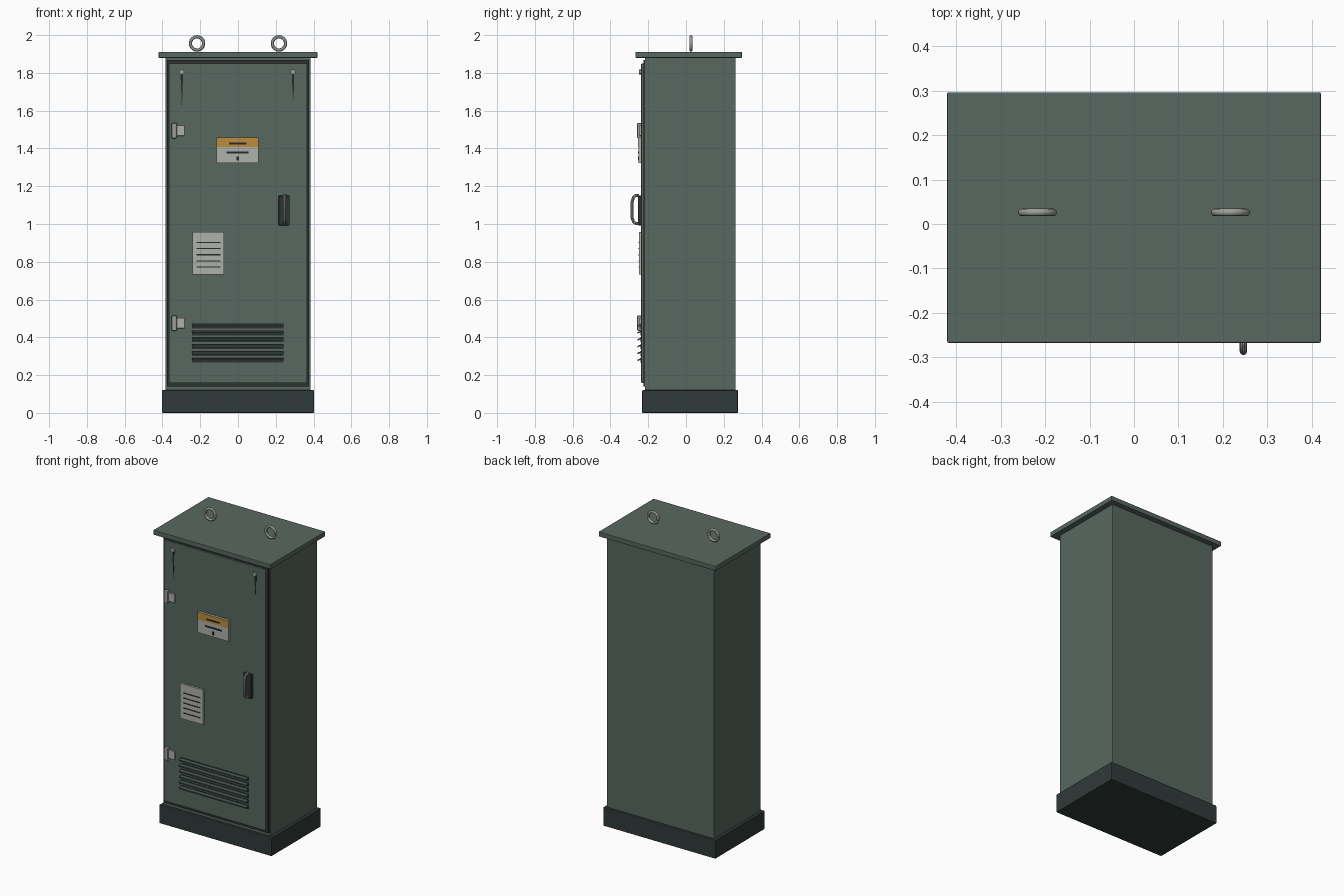
import bpy, bmesh, math
from mathutils import Vector

if "Cube" in bpy.data.objects:
    bpy.data.objects.remove(bpy.data.objects["Cube"])


def mat(name, r, g, b):
    m = bpy.data.materials.new(name)
    m.diffuse_color = (r, g, b, 1)
    m.use_nodes = True
    m.node_tree.nodes["Principled BSDF"].inputs["Base Color"].default_value = m.diffuse_color
    return m


GREEN = mat("cabinet green", 0.098, 0.138, 0.116)
DARK = mat("plinth dark grey", 0.030, 0.043, 0.041)
SEAL = mat("seal charcoal", 0.025, 0.033, 0.031)
LOUVRE = mat("louvre dark green", 0.050, 0.075, 0.064)
STEEL = mat("steel grey", 0.33, 0.34, 0.32)
PLATE = mat("plate light grey", 0.42, 0.44, 0.41)
AMBER = mat("warning amber", 0.50, 0.27, 0.045)
INK = mat("print black", 0.02, 0.02, 0.02)


def finish(name, bm, material, smooth=False):
    bmesh.ops.recalc_face_normals(bm, faces=bm.faces[:])
    me = bpy.data.meshes.new(name)
    bm.to_mesh(me)
    bm.free()
    me.materials.append(material)
    if smooth:
        for p in me.polygons:
            p.use_smooth = True
    ob = bpy.data.objects.new(name, me)
    bpy.context.collection.objects.link(ob)
    return ob


def box(name, x, y, z, material, bevel=0.0):
    """Box from (min, max) ranges on each axis."""
    bm = bmesh.new()
    bmesh.ops.create_cube(bm, size=1)
    for v in bm.verts:
        v.co = Vector([(r[0] + r[1]) / 2 + c * (r[1] - r[0])
                       for r, c in zip((x, y, z), v.co)])
    if bevel:
        bmesh.ops.bevel(bm, geom=bm.edges[:], offset=bevel, segments=2,
                        profile=0.5, affect='EDGES')
    return finish(name, bm, material)


def prism(name, pts, axis, a, b, material):
    """Extrude a 2D outline along x (points are y,z) or y (points are x,z)."""
    bm = bmesh.new()
    place = (lambda p, t: (t, p[0], p[1])) if axis == 'x' else (lambda p, t: (p[0], t, p[1]))
    f = bm.faces.new([bm.verts.new(place(p, a)) for p in pts])
    ext = bmesh.ops.extrude_face_region(bm, geom=[f])
    for v in ext['geom']:
        if isinstance(v, bmesh.types.BMVert):
            v.co['xy'.index(axis)] = b
    return finish(name, bm, material)


def rod(name, c, radius, depth, axis, material, sides=16):
    bpy.ops.mesh.primitive_cylinder_add(
        vertices=sides, radius=radius, depth=depth, location=c,
        rotation=(math.pi / 2, 0, 0) if axis == 'y' else (0, 0, 0))
    ob = bpy.context.object
    ob.name = name
    ob.data.materials.append(material)
    bpy.ops.object.shade_smooth_by_angle()
    return ob


# Main shell
box("plinth", (-0.403, 0.403), (-0.232, 0.275), (0, 0.12), DARK, 0.004)
box("cabinet_body", (-0.385, 0.385), (-0.218, 0.262), (0.12, 1.882), GREEN, 0.003)
box("roof", (-0.42, 0.42), (-0.267, 0.296), (1.88, 1.911), GREEN, 0.003)

# Door with dark seal strips around it
box("door", (-0.365, 0.365), (-0.237, -0.216), (0.157, 1.85), GREEN, 0.003)
for s, side in ((-1, "left"), (1, "right")):
    xs = sorted((s * 0.364, s * 0.377))
    box("door_seal_" + side, xs, (-0.226, -0.216), (0.14, 1.865), SEAL)
for z0, side in ((0.14, "bottom"), (1.849, "top")):
    box("door_seal_" + side, (-0.377, 0.377), (-0.226, -0.216), (z0, z0 + 0.018), SEAL)

# Lifting eyes on the roof
for s, side in ((-1, "left"), (1, "right")):
    bpy.ops.mesh.primitive_torus_add(
        major_radius=0.035, minor_radius=0.0085, major_segments=36, minor_segments=12,
        location=(s * 0.217, 0.026, 1.956), rotation=(math.pi / 2, 0, 0))
    ob = bpy.context.object
    ob.name = "lifting_eye_" + side
    ob.data.materials.append(STEEL)
    bpy.ops.object.shade_smooth_by_angle()

# Top bolts with tapering stains under them
for x, zend, side in ((-0.298, 1.605, "left"), (0.291, 1.655, "right")):
    rod("door_bolt_" + side, (x, -0.242, 1.805), 0.014, 0.014, 'y', STEEL, 12)
    prism("stain_" + side, [(x - 0.007, 1.80), (x + 0.007, 1.80),
                            (x + 0.005, 1.72), (x + 0.001, zend), (x - 0.003, 1.72)],
          'y', -0.2365, -0.239, INK)

# Hinges
for z, side in ((1.494, "upper"), (0.475, "lower")):
    box("hinge_knuckle_" + side, (-0.352, -0.324), (-0.259, -0.236),
        (z - 0.041, z + 0.041), STEEL, 0.006)
    box("hinge_leaf_" + side, (-0.326, -0.282), (-0.249, -0.236),
        (z - 0.027, z + 0.027), PLATE, 0.002)

# Warning sign: plate, amber header and plain printed bars
box("sign_plate", (-0.115, 0.109), (-0.251, -0.236), (1.322, 1.457), PLATE)
box("sign_header", (-0.115, 0.109), (-0.253, -0.250), (1.408, 1.457), AMBER)
for i, (w, z, h) in enumerate(((0.046, 1.426, 0.010), (0.058, 1.379, 0.009),
                               (0.006, 1.346, 0.022))):
    box(f"sign_bar_{i + 1}", (-0.002 - w, -0.002 + w), (-0.2545, -0.250),
        (z - h / 2, z + h / 2), INK)

# Data plate with ruled lines
box("data_plate", (-0.24, -0.075), (-0.250, -0.236), (0.732, 0.958), PLATE)
for i in range(5):
    z = 0.772 + i * 0.0325
    box(f"data_line_{i + 1}", (-0.22, -0.093), (-0.252, -0.249), (z - 0.003, z + 0.003), INK)

# Door handle: backplate and bent grip
box("handle_backplate", (0.215, 0.273), (-0.254, -0.236), (0.993, 1.150), SEAL, 0.003)
cu = bpy.data.curves.new("handle_grip", 'CURVE')
cu.dimensions = '3D'
cu.bevel_depth = 0.0085
cu.bevel_resolution = 3
cu.use_fill_caps = True
sp = cu.splines.new('POLY')
path = [(-0.248, 1.152), (-0.268, 1.150), (-0.278, 1.142), (-0.286, 1.115),
        (-0.286, 1.035), (-0.278, 1.012), (-0.268, 1.004), (-0.248, 1.002)]
sp.points.add(len(path) - 1)
for p, (y, z) in zip(sp.points, path):
    p.co = (0.246, y, z, 1)
tmp = bpy.data.objects.new("grip_curve", cu)
bpy.context.collection.objects.link(tmp)
me = bpy.data.meshes.new_from_object(tmp)
bpy.data.objects.remove(tmp)
me.materials.clear()
me.materials.append(STEEL)
grip = bpy.data.objects.new("handle_grip", me)
bpy.context.collection.objects.link(grip)
bpy.context.view_layer.objects.active = grip
bpy.ops.object.select_all(action='DESELECT')
grip.select_set(True)
bpy.ops.object.shade_smooth_by_angle()

# Vent: dark slots with sloping louvre blades
for i in range(6):
    z = 0.279 + i * 0.0362
    box(f"vent_slot_{i + 1}", (-0.243, 0.24), (-0.240, -0.236), (z - 0.013, z + 0.013), SEAL)
    prism(f"louvre_{i + 1}", [(-0.238, z + 0.011), (-0.238, z + 0.003),
                              (-0.257, z - 0.005), (-0.257, z + 0.003)],
          'x', -0.243, 0.24, LOUVRE)
